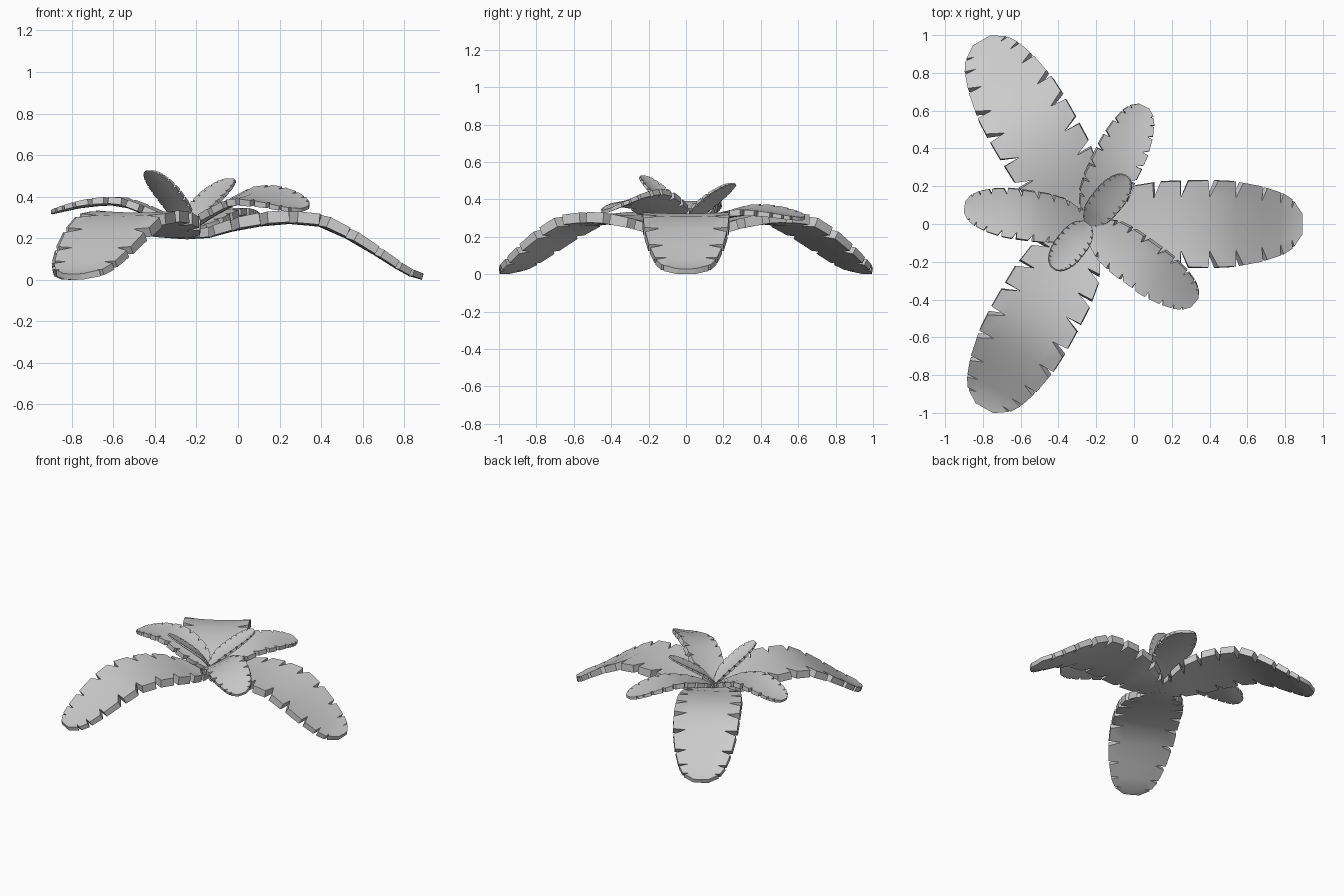
import bpy, bmesh
from math import radians, cos, sin
from mathutils import Vector

cube = bpy.data.objects.get("Cube")
if cube:
    bpy.data.objects.remove(cube)

# One plain grey for the whole plant
grey = bpy.data.materials.new("leaf_grey")
grey.use_nodes = True
colour = (0.6, 0.6, 0.6, 1)
grey.diffuse_color = colour
grey.node_tree.nodes["Principled BSDF"].inputs["Base Color"].default_value = colour

CROWN = Vector((-0.245, 0, 0))
# Half-width along the leaf, as (position, share of the widest)
OUTLINE = [(0, .2), (.09, .55), (.22, .88), (.35, .98), (.5, 1), (.65, 1),
           (.79, .88), (.9, .7), (.96, .52), (1, .24)]
# Thickness along the leaf, as (position, share of the thickest)
THICKNESS = [(0, .7), (.3, 1), (.6, .9), (1, .5)]
# Where the notches bite into the blade
NOTCHES = [0, .095, .195, .315, .436, .56, .674, .797, .885, .945, 1]


def sample(points, t):
    """Linear interpolation through (position, value) pairs."""
    for (a, p), (b, q) in zip(points, points[1:]):
        if t <= b:
            return p + (q - p) * (t - a) / (b - a)
    return points[-1][1]


def leaf(name, angle, length, width, spine, cup, inner, thickness, roll=0):
    """Slightly cupped, thick blade with notched edges along a spine."""
    out = Vector((cos(radians(angle)), sin(radians(angle)), 0))
    side = Vector((-out.y, out.x, 0))
    up = Vector((0, 0, 1))

    def place(t, v):
        low, high = max(t - .04, 0), min(t + .04, 1)
        slope = (sample(spine, high) - sample(spine, low)) / ((high - low) * length)
        share = sample(OUTLINE, t)
        normal = (up - out * slope).normalized()
        return (CROWN + out * t * length + up * sample(spine, t)
                + side * v * width * share
                + normal * share * (cup * v * v + roll * v))

    bm = bmesh.new()
    columns = [-inner, -inner / 2, 0, inner / 2, inner]
    rows = [[bm.verts.new(place(t, v)) for v in columns] for t in NOTCHES]
    for i in range(len(rows) - 1):
        low, high = rows[i], rows[i + 1]
        for c in range(4):
            bm.faces.new((low[c], low[c + 1], high[c + 1], high[c])[::-1])
        # One tooth on each edge, open at its lower end
        begin, end = NOTCHES[i], NOTCHES[i + 1]
        begin += (end - begin) * .26
        for s, c in ((-1, 0), (1, 4)):
            a, b = (bm.verts.new(place(t, s)) for t in (begin, end))
            ring = (low[c], a, b, high[c])
            bm.faces.new(ring if s < 0 else ring[::-1])
    bmesh.ops.recalc_face_normals(bm, faces=bm.faces)
    if sum(f.normal.z for f in bm.faces) < 0:
        bmesh.ops.reverse_faces(bm, faces=bm.faces)
    mesh = bpy.data.meshes.new(name)
    bm.to_mesh(mesh)
    bm.free()
    mesh.materials.append(grey)
    obj = bpy.data.objects.new(name, mesh)
    bpy.context.collection.objects.link(obj)

    # Thicken upwards, thinner towards the tip, then smooth all but the rim
    group = obj.vertex_groups.new(name="thickness")
    for v in mesh.vertices:
        t = max((v.co - CROWN).dot(out) / length, 0)
        group.add([v.index], sample(THICKNESS, t), 'REPLACE')
    solid = obj.modifiers.new("thickness", 'SOLIDIFY')
    solid.thickness = thickness
    solid.offset = 1
    solid.vertex_group = group.name
    bpy.ops.object.select_all(action='DESELECT')
    obj.select_set(True)
    bpy.context.view_layer.objects.active = obj
    bpy.ops.object.modifier_apply(modifier=solid.name)
    bpy.ops.object.shade_smooth_by_angle(angle=radians(40))


# Three long drooping leaves
droop = [(0, .195), (.09, .2), (.22, .24), (.4, .272), (.57, .255),
         (.7, .185), (.83, .095), (.93, .022), (1, 0)]
for name, angle, length in (("left", 0, 1.13), ("back", 120, 1.115),
                            ("front", 240.7, 1.11)):
    leaf("long_leaf_" + name, angle, length, .233, droop, .01, .62, .058)

# Three arching middle leaves, each lifted and rolled differently
arch = [(0, 0), (.22, .5), (.5, 1), (.75, .93), (1, .68)]
for name, angle, length, lift, roll in (("back", 64.5, .69, .1, .015),
                                        ("right", 172, .655, .14, 0),
                                        ("front", 324, .7, .165, .035)):
    spine = [(t, .22 + h * lift) for t, h in arch]
    leaf("middle_leaf_" + name, angle, length, .135, spine, .01, .74, .036, roll)

# Two short upright leaves
for name, angle, length, top in (("back", 50, .33, .48), ("front", 232, .3, .52)):
    spine = [(0, .24), (.25, .24 + (top - .24) * .32),
             (.6, .24 + (top - .24) * .64), (1, top)]
    leaf("short_leaf_" + name, angle, length, .085, spine, .01, .74, .018)
